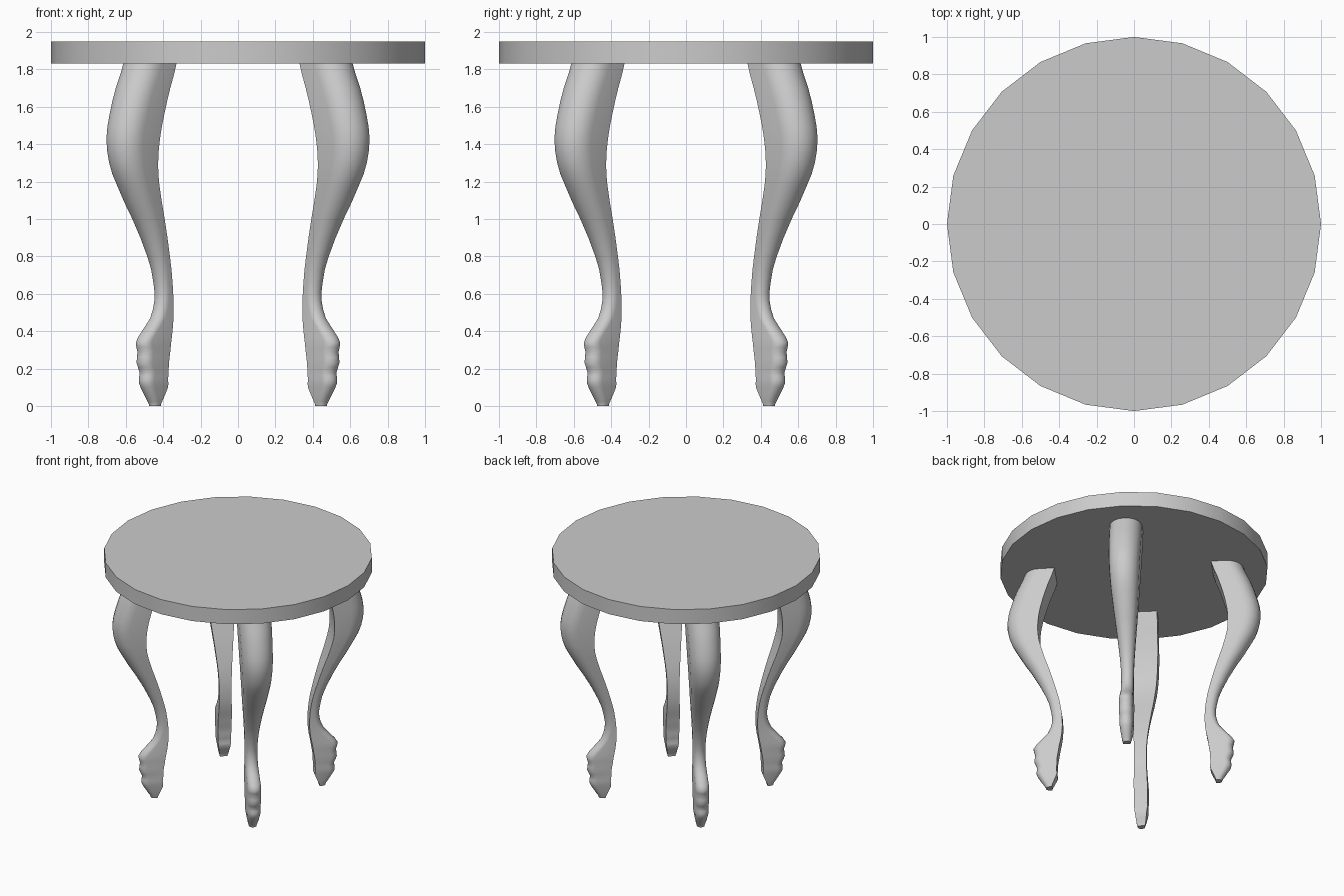
import bpy, bmesh, math

if "Cube" in bpy.data.objects:
    bpy.data.objects.remove(bpy.data.objects["Cube"])

# Leg stations: height, inner and outer silhouette in the front view, half width
STATIONS = [
    (0.00, 0.413, 0.475, 0.028), (0.025, 0.405, 0.485, 0.034), (0.10, 0.374, 0.522, 0.045),
    (0.14, 0.374, 0.531, 0.049), (0.18, 0.371, 0.527, 0.049), (0.23, 0.369, 0.543, 0.051),
    (0.29, 0.362, 0.538, 0.051), (0.34, 0.357, 0.547, 0.051), (0.40, 0.350, 0.514, 0.049),
    (0.47, 0.345, 0.470, 0.047), (0.56, 0.345, 0.448, 0.046), (0.66, 0.350, 0.453, 0.048),
    (0.80, 0.364, 0.486, 0.058), (1.00, 0.392, 0.566, 0.079), (1.18, 0.420, 0.648, 0.098),
    (1.30, 0.427, 0.690, 0.108), (1.43, 0.417, 0.705, 0.115), (1.56, 0.394, 0.688, 0.119),
    (1.70, 0.362, 0.655, 0.121), (1.84, 0.327, 0.612, 0.121),
]
ARC = 10
R2 = math.sqrt(2)


def smooth_stations(pts, n=2):
    """Catmull-Rom subdivision of the stations."""
    out = []
    for i in range(len(pts) - 1):
        a, b, c, d = pts[max(i - 1, 0)], pts[i], pts[i + 1], pts[min(i + 2, len(pts) - 1)]
        for k in range(n):
            t = k / n
            v = [0.5 * (2 * q + (r - p) * t + (2 * p - 5 * q + 4 * r - s) * t * t
                        + (3 * q - p - 3 * r + s) * t ** 3) for p, q, r, s in zip(a, b, c, d)]
            v[0] = b[0] + (c[0] - b[0]) * t
            out.append(v)
    return out + [list(pts[-1])]


def finish(name, bm, angle):
    bmesh.ops.recalc_face_normals(bm, faces=bm.faces)
    me = bpy.data.meshes.new(name)
    bm.to_mesh(me)
    bm.free()
    ob = bpy.data.objects.new(name, me)
    bpy.context.collection.objects.link(ob)
    bpy.ops.object.select_all(action='DESELECT')
    ob.select_set(True)
    bpy.context.view_layer.objects.active = ob
    bpy.ops.object.shade_smooth_by_angle(angle=math.radians(angle))
    return ob


def make_leg(name, azimuth):
    """D-shaped section (flat inside, round outside) lofted along the leg."""
    bm = bmesh.new()
    ca, sa = math.cos(azimuth), math.sin(azimuth)
    rings = []
    for z, xi, xo, w in smooth_stations(STATIONS):
        inner, centre = R2 * xi + w, R2 * (xo - w)
        section = [(inner, -w)]
        for k in range(ARC + 1):
            t = -math.pi / 2 + math.pi * k / ARC
            section.append((centre + w * math.cos(t), w * math.sin(t)))
        section.append((inner, w))
        rings.append([bm.verts.new((r * ca - s * sa, r * sa + s * ca, z)) for r, s in section])
    n = len(rings[0])
    for lo, hi in zip(rings, rings[1:]):
        for i in range(n):
            j = (i + 1) % n
            bm.faces.new((lo[i], lo[j], hi[j], hi[i]))
    bm.faces.new(rings[0])
    bm.faces.new(rings[-1])
    return finish(name, bm, 50)


# Round top with 24 sides
bm = bmesh.new()
rim = [bm.verts.new((math.cos(math.tau * i / 24), math.sin(math.tau * i / 24), 1.83)) for i in range(24)]
base = bm.faces.new(rim)
ext = bmesh.ops.extrude_face_region(bm, geom=[base], use_keep_orig=True)
for v in ext['geom']:
    if isinstance(v, bmesh.types.BMVert):
        v.co.z = 1.95
finish("table_top", bm, 30)

# Four curved legs on the diagonals
for label, deg in (("back_right", 45), ("back_left", 135), ("front_left", 225), ("front_right", 315)):
    make_leg(label + "_leg", math.radians(deg))
